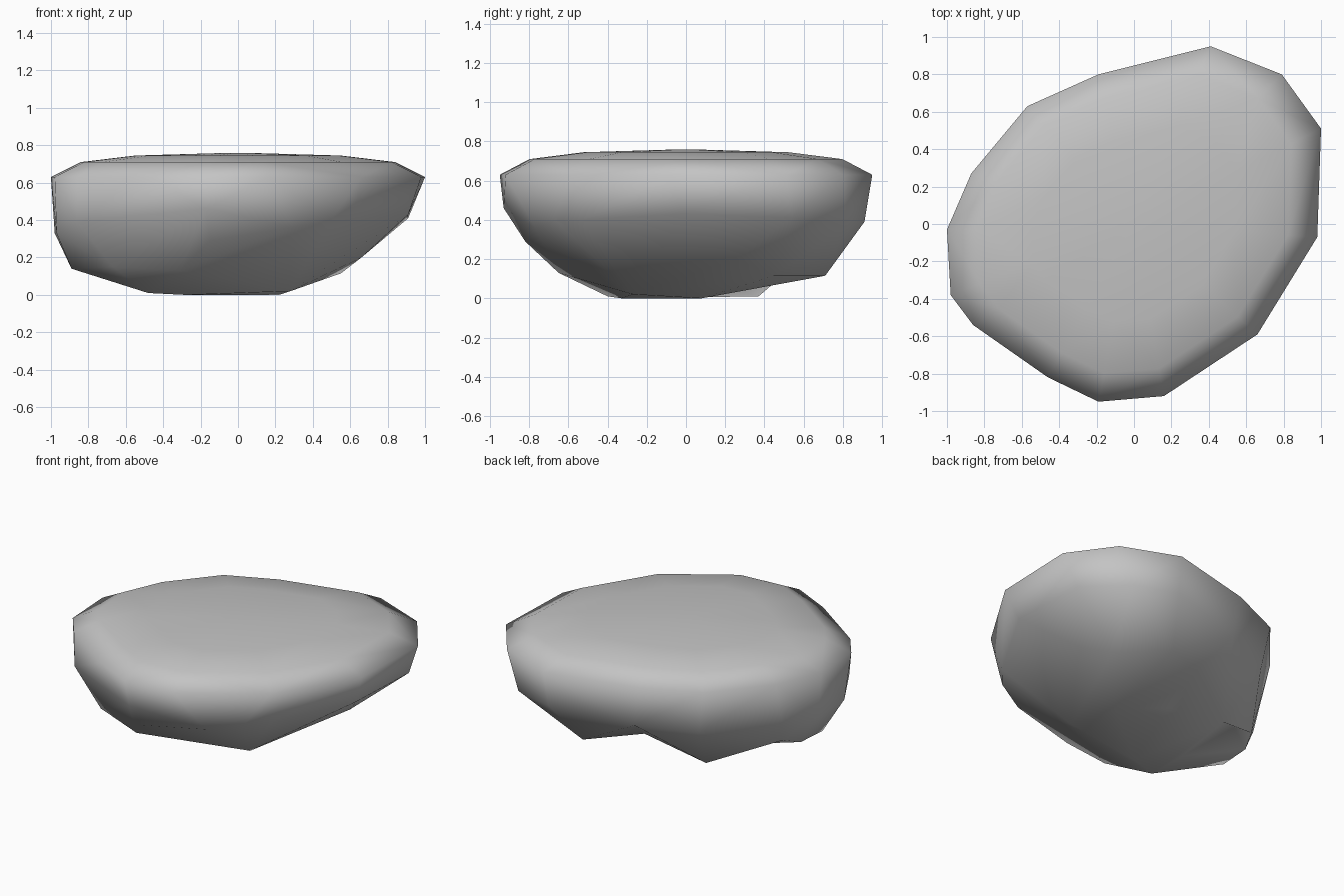
import bpy
import bmesh
from mathutils import Vector

default_cube = bpy.data.objects.get("Cube")
if default_cube:
    bpy.data.objects.remove(default_cube, do_unlink=True)


def make_material(name, color):
    material = bpy.data.materials.new(name)
    material.use_nodes = True
    material.diffuse_color = color
    material.node_tree.nodes["Principled BSDF"].inputs["Base Color"].default_value = color
    return material


def nearest_vert(bm, point):
    return min(bm.verts, key=lambda v: (v.co - Vector(point)).length)


def hollow_ridge(bm, start, end, depth):
    """Split the ridge between two corners and lift its middle."""
    ridge = bm.edges.get((nearest_vert(bm, start), nearest_vert(bm, end)))
    if ridge:
        split = bmesh.ops.subdivide_edges(bm, edges=[ridge], cuts=1)
        for vert in split["geom_inner"]:
            if isinstance(vert, bmesh.types.BMVert):
                vert.co.z += depth
        bmesh.ops.triangulate(bm, faces=bm.faces[:])


# Widest contour of the stone, seen from above
RIM_HEIGHT = 0.63
rim = [(.41, .95), (.79, .8), (1, .51), (.98, -.07), (.66, -.59), (.16, -.92), (-.19, -.95),
       (-.46, -.82), (-.86, -.54), (-.98, -.38), (-1, -.03), (-.87, .27), (-.57, .63), (-.19, .8)]

# Flat crown: the rim shrinks as it rises
crown_levels = [(1, RIM_HEIGHT), (.84, .71), (.55, .745), (.1, .758)]

# Flanks below the rim, leaning inward
flanks = [(.4, .91, .39), (.69, .82, .38), (.91, .54, .41), (.91, -.02, .43), (.62, -.53, .4),
          (.5, -.67, .4), (.29, -.77, .36), (-.17, -.93, .46), (-.15, -.82, .29),
          (-.86, -.53, .39), (-.97, -.32, .33), (-.98, -.02, .33), (-.83, .14, .19),
          (-.52, .6, .33), (-.15, .77, .35)]

# Underside: low shoulders, resting points and two projecting feet
right_shoulder = (-.88, .02, .145)
shoulders = [(-.89, -.2, .14), (-.67, -.52, .15), (-.31, -.65, .13),
             (.55, .45, .115), (.66, .26, .2), right_shoulder]
base_corner = (.22, .08, 0)
resting = [(-.28, -.33, 0), (-.49, -.12, .015), (-.48, -.4, .01), (.28, -.27, .02), base_corner]
left_foot = (.28, .71, .115)
right_foot = (-.41, .37, .01)

# Wrap the stone around its contour points
bm = bmesh.new()
for scale, height in crown_levels:
    for x, y in rim:
        bm.verts.new((x * scale, y * scale, height))
for point in flanks + shoulders + resting + [left_foot, right_foot]:
    bm.verts.new(point)
hull = bmesh.ops.convex_hull(bm, input=bm.verts[:])
unused = {v for v in hull["geom_interior"] + hull["geom_unused"]
          if isinstance(v, bmesh.types.BMVert)}
bmesh.ops.delete(bm, geom=list(unused), context="VERTS")

# Hollows of the underside around the right foot
hollow_ridge(bm, left_foot, right_foot, .12)
hollow_ridge(bm, right_foot, right_shoulder, .06)
hollow_ridge(bm, right_foot, base_corner, .05)
bmesh.ops.recalc_face_normals(bm, faces=bm.faces[:])
for face in bm.faces:
    face.smooth = True

mesh = bpy.data.meshes.new("flat_stone")
bm.to_mesh(mesh)
bm.free()
mesh.materials.append(make_material("stone grey", (.55, .55, .55, 1)))
stone = bpy.data.objects.new("flat_stone", mesh)
bpy.context.collection.objects.link(stone)
